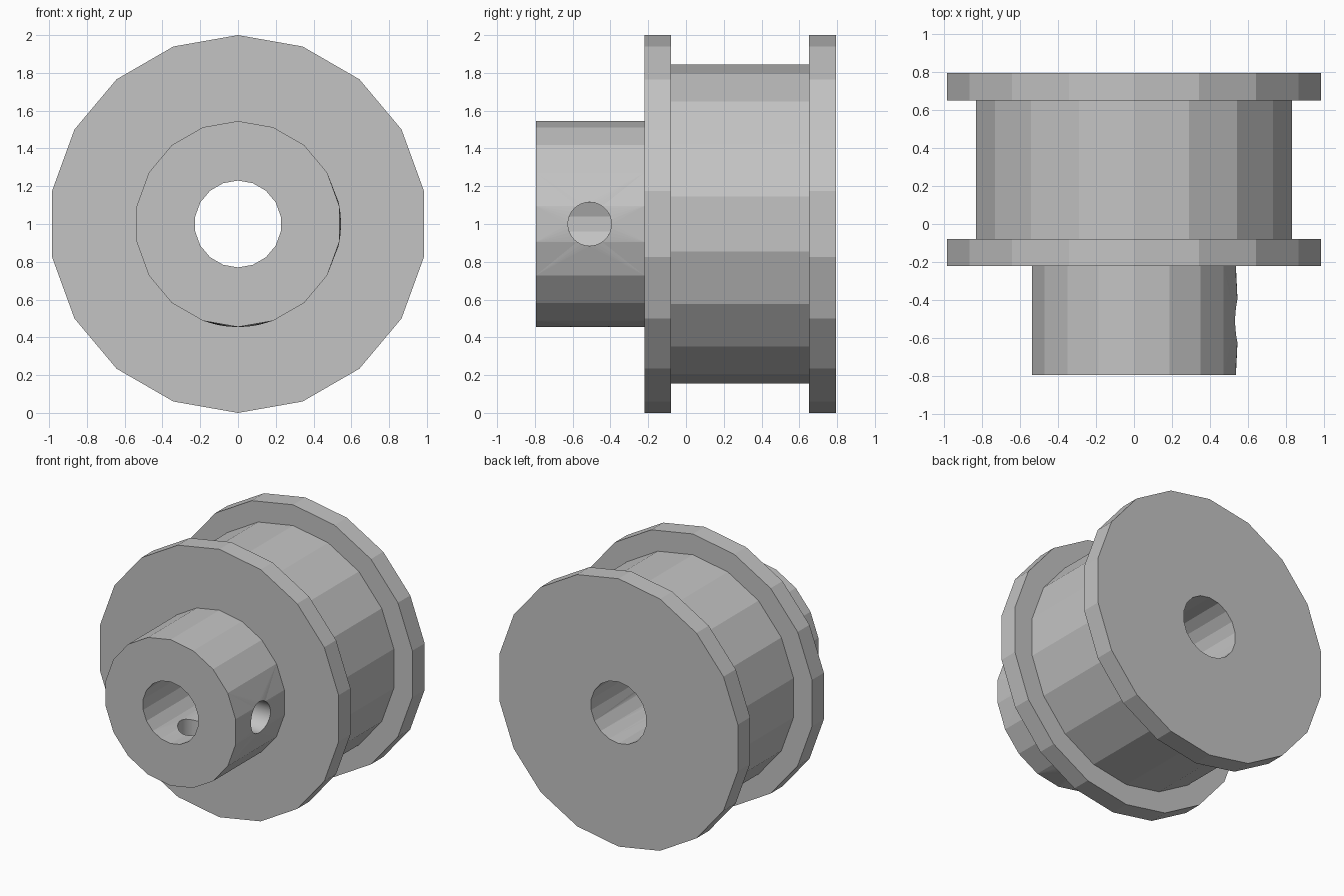
import bpy, bmesh, math
from mathutils import Matrix, Vector

cube = bpy.data.objects.get("Cube")
if cube:
    bpy.data.objects.remove(cube, do_unlink=True)

SIDES = 18
FLANGE, BARREL, HUB, BORE = 1.0, 0.845, 0.545, 0.23
HOLE_Y, HOLE_R = -0.51, 0.115
FRONT, BACK = -0.795, 0.795

metal = bpy.data.materials.new("grey metal")
metal.use_nodes = True
grey = (0.55, 0.55, 0.55, 1)
metal.diffuse_color = grey
metal.node_tree.nodes["Principled BSDF"].inputs["Base Color"].default_value = grey


def new_object(name, bm):
    mesh = bpy.data.meshes.new(name)
    bm.to_mesh(mesh)
    bm.free()
    mesh.materials.append(metal)
    obj = bpy.data.objects.new(name, mesh)
    bpy.context.collection.objects.link(obj)
    return obj


# Lathed pulley: hub, front flange, barrel, back flange and bore
profile = [(BORE, FRONT), (HUB, FRONT), (HUB, -0.22), (FLANGE, -0.22),
           (FLANGE, -0.08), (BARREL, -0.08), (BARREL, 0.65),
           (FLANGE, 0.65), (FLANGE, BACK), (BORE, BACK)]
bm = bmesh.new()
rings = []
for i in range(SIDES):
    a = math.tau * i / SIDES
    rings.append([bm.verts.new((r * math.sin(a), y, 1 + r * math.cos(a)))
                  for r, y in profile])
for i, ring in enumerate(rings):
    after = rings[(i + 1) % SIDES]
    for j in range(len(profile)):
        k = (j + 1) % len(profile)
        bm.faces.new((ring[j], ring[k], after[k], after[j]))
bmesh.ops.recalc_face_normals(bm, faces=bm.faces)
pulley = new_object("pulley", bm)

# Set-screw holes through the hub wall, one to the left and one below
cutters = []
for name, direction in (("left_hole_cutter", Vector((1, 0, 0))),
                        ("lower_hole_cutter", Vector((0, 0, -1)))):
    bm = bmesh.new()
    place = (Matrix.Translation(Vector((0, HOLE_Y, 1)) + direction * 0.4)
             @ direction.to_track_quat('Z', 'Y').to_matrix().to_4x4())
    bmesh.ops.create_cone(bm, cap_ends=True, segments=32, radius1=HOLE_R,
                          radius2=HOLE_R, depth=0.7, matrix=place)
    for f in bm.faces:
        f.smooth = len(f.verts) == 4
    cutter = new_object(name, bm)
    cutter.hide_render = True
    cutters.append(cutter)
    mod = pulley.modifiers.new(name, 'BOOLEAN')
    mod.operation = 'DIFFERENCE'
    mod.solver = 'EXACT'
    mod.object = cutter

# Apply the cuts
graph = bpy.context.evaluated_depsgraph_get()
cut_mesh = bpy.data.meshes.new_from_object(pulley.evaluated_get(graph))
pulley.modifiers.clear()
pulley.data = cut_mesh
for cutter in cutters:
    bpy.data.objects.remove(cutter, do_unlink=True)

# Round the hole rims onto the true hub and bore cylinders
bm = bmesh.new()
bm.from_mesh(cut_mesh)
rim = [v for v in bm.verts if abs(v.co.y - HOLE_Y) < HOLE_R + 0.01]
touching = {f for v in rim for f in v.link_faces if not f.smooth}
bmesh.ops.triangulate(bm, faces=list(touching))
for v in rim:
    radial = Vector((v.co.x, 0, v.co.z - 1))
    target = HUB if radial.length > 0.4 else BORE
    radial *= target / radial.length
    v.co = (radial.x, v.co.y, 1 + radial.z)
bm.to_mesh(cut_mesh)
bm.free()
